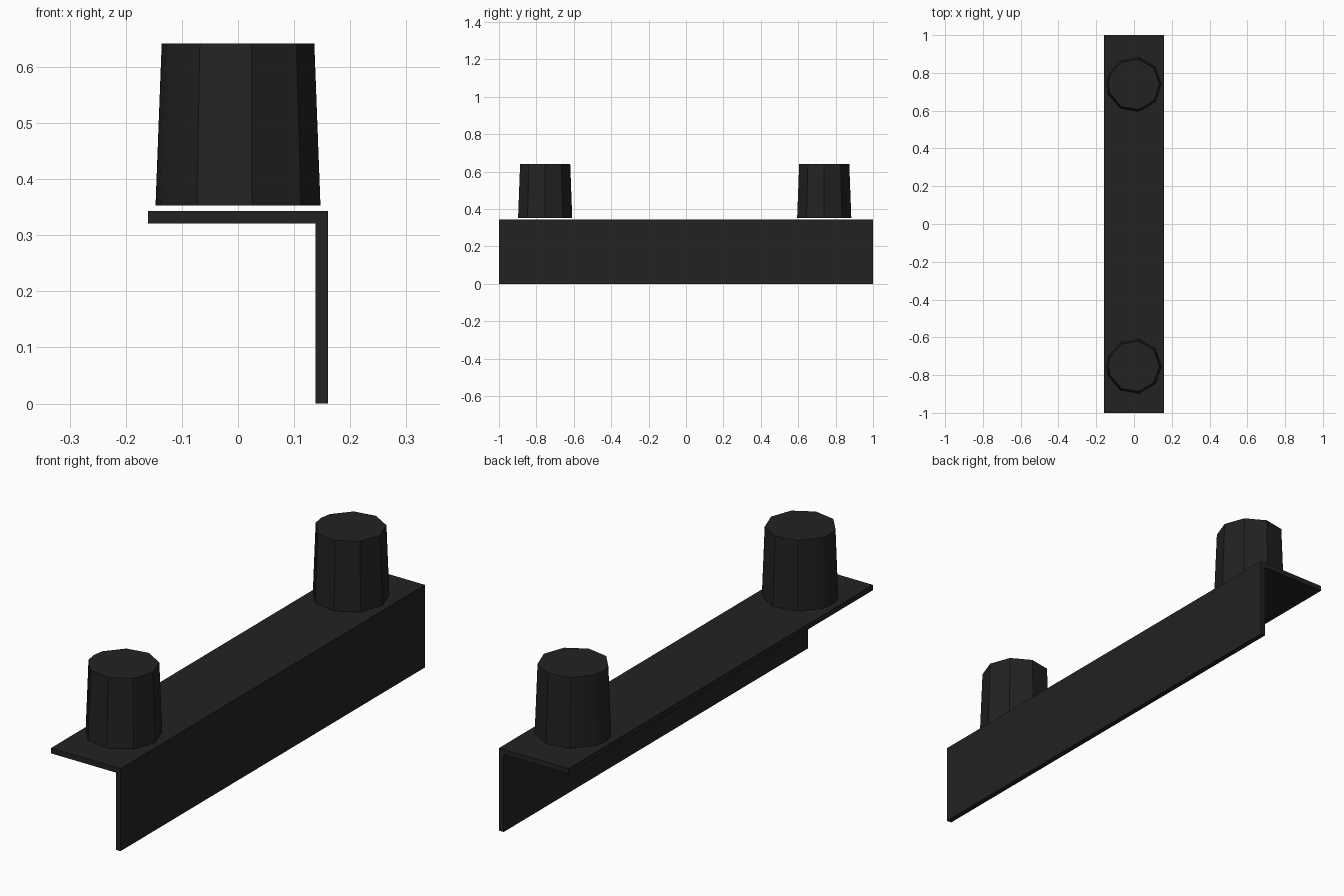
import bpy, bmesh, math

if "Cube" in bpy.data.objects:
    bpy.data.objects.remove(bpy.data.objects["Cube"])

black = bpy.data.materials.new("near black")
black.diffuse_color = (0.016, 0.016, 0.016, 1)
black.use_nodes = True
black.node_tree.nodes["Principled BSDF"].inputs["Base Color"].default_value = black.diffuse_color


def add_object(name, bm):
    bmesh.ops.recalc_face_normals(bm, faces=bm.faces)
    mesh = bpy.data.meshes.new(name)
    bm.to_mesh(mesh)
    bm.free()
    mesh.materials.append(black)
    obj = bpy.data.objects.new(name, mesh)
    bpy.context.collection.objects.link(obj)
    return obj


def loft(name, rings):
    """Closed solid through two rings with equal point counts."""
    bm = bmesh.new()
    low, high = [[bm.verts.new(p) for p in ring] for ring in rings]
    bm.faces.new(low)
    bm.faces.new(high)
    for i in range(len(low)):
        j = (i + 1) % len(low)
        bm.faces.new((low[i], low[j], high[j], high[i]))
    return add_object(name, bm)


# L-shaped angle bracket, extruded along y
profile = [(-0.16, 0.343), (-0.16, 0.321), (0.138, 0.321),
           (0.138, 0), (0.16, 0), (0.16, 0.343)]
loft("angle_bracket", [[(x, y, z) for x, z in profile] for y in (-1, 1)])

# Tapered pegs: nine-sided, with one extra edge at the -x side
angles = [math.radians(a) for a in (0, 40, 80, 120, 160, 180, 200, 240, 280, 320)]
for name, cy in (("front_peg", -0.753), ("back_peg", 0.739)):
    peg = loft(name, [[(r * math.cos(a), cy + r * math.sin(a), z) for a in angles]
                      for r, z in ((0.147, 0.353), (0.136, 0.642))])
    bpy.ops.object.select_all(action='DESELECT')
    peg.select_set(True)
    bpy.context.view_layer.objects.active = peg
    bpy.ops.object.shade_smooth_by_angle(angle=math.radians(32))
